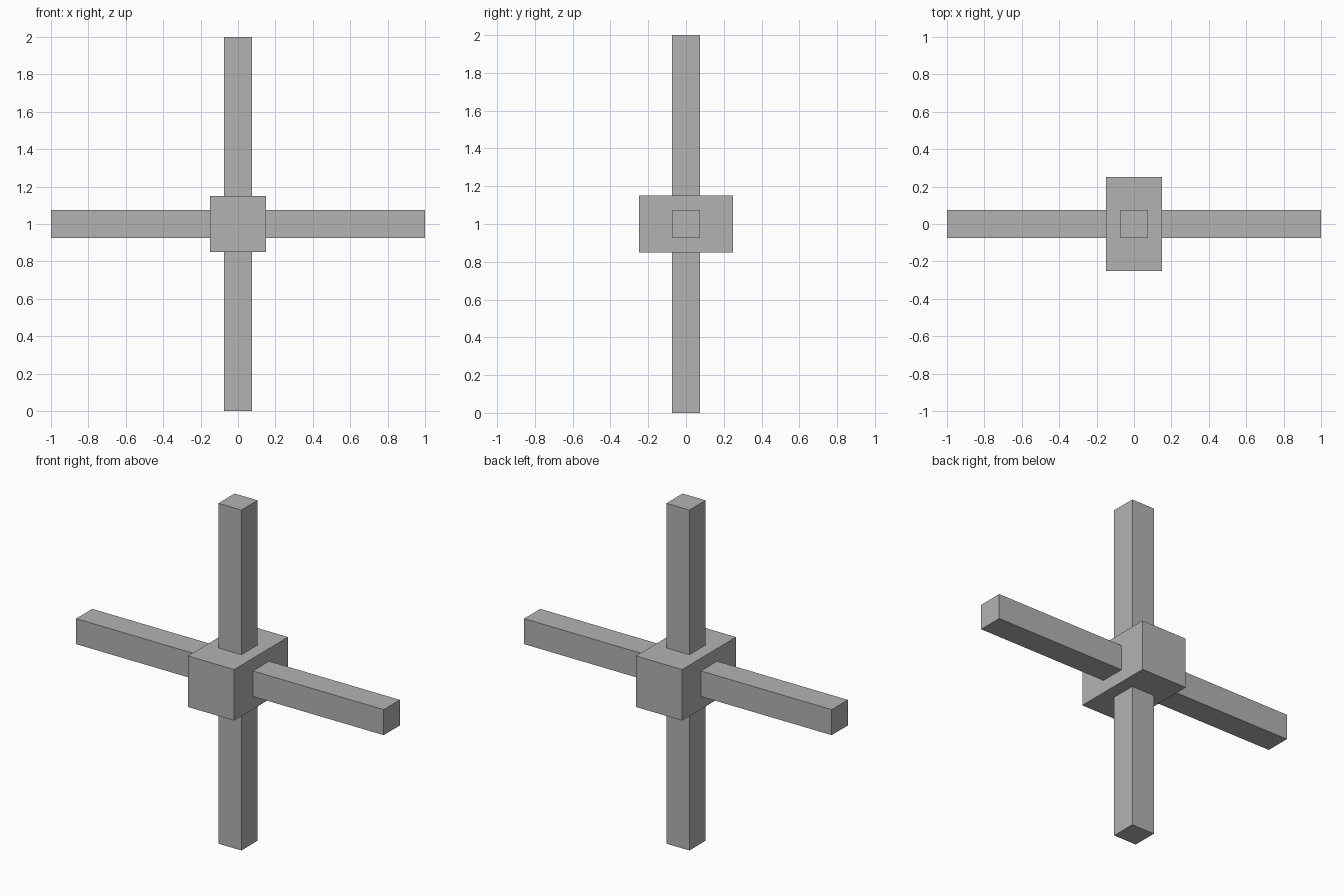
import bpy
from mathutils import Vector

# Remove the default cube
cube = bpy.data.objects.get("Cube")
if cube:
    bpy.data.objects.remove(cube, do_unlink=True)

# Single plain grey
GREY = (0.45, 0.45, 0.45, 1.0)
grey = bpy.data.materials.new("plain_grey")
grey.use_nodes = True
grey.diffuse_color = GREY
grey.node_tree.nodes["Principled BSDF"].inputs["Base Color"].default_value = GREY

CENTRE = Vector((0, 0, 1))
HUB = Vector((0.3, 0.5, 0.3))
ARM_WIDTH = 0.15
REACH = 1.0


def box(name, centre, size):
    bpy.ops.mesh.primitive_cube_add(size=1, location=centre)
    obj = bpy.context.object
    obj.name = name
    obj.scale = size
    bpy.ops.object.transform_apply(location=False, rotation=False, scale=True)
    obj.data.materials.append(grey)
    return obj


# Central block, deeper than it is wide
box("hub", CENTRE, HUB)

# Four square arms, each running from a hub face outwards
arms = {
    "left_arm": Vector((1, 0, 0)),
    "right_arm": Vector((-1, 0, 0)),
    "upper_arm": Vector((0, 0, 1)),
    "lower_arm": Vector((0, 0, -1)),
}
inner = HUB.x / 2
for name, direction in arms.items():
    size = [REACH - inner if abs(d) else ARM_WIDTH for d in direction]
    box(name, CENTRE + direction * (REACH + inner) / 2, size)
